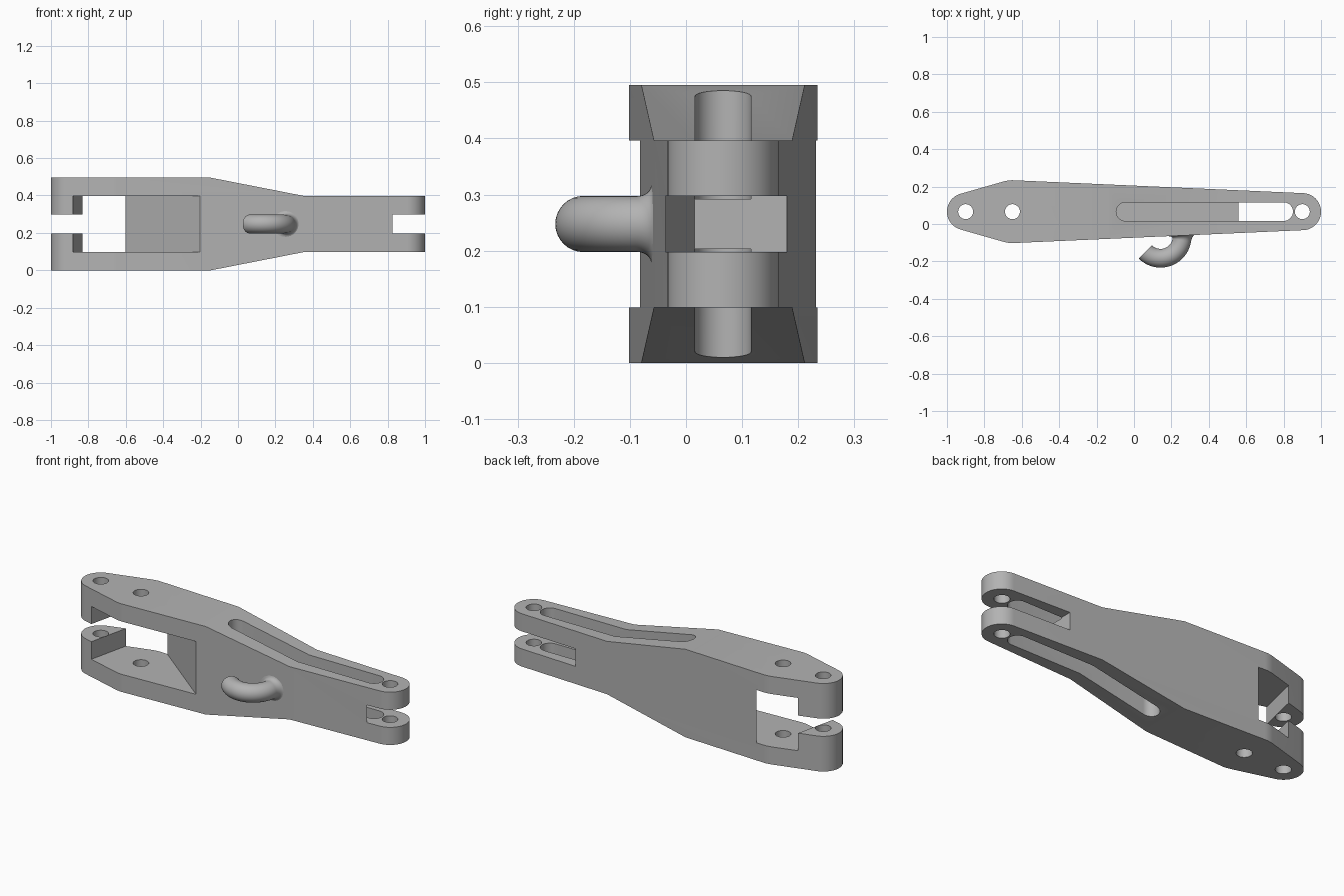
import bpy, bmesh
from math import sin, cos, asin, pi, sqrt, radians
from mathutils import Vector

cube = bpy.data.objects.get("Cube")
if cube:
    bpy.data.objects.remove(cube, do_unlink=True)

GREY = (0.45, 0.45, 0.45, 1)
grey = bpy.data.materials.new("plain grey")
grey.use_nodes = True
grey.diffuse_color = GREY
grey.node_tree.nodes["Principled BSDF"].inputs["Base Color"].default_value = GREY

H = 0.495            # total height
U = H / 5            # height of one layer
CY = 0.066           # centre line of the arm
R_END, R_MID, X_END, X_MID = 0.099, 0.168, 0.901, -0.65


def finish(name, bm):
    bmesh.ops.recalc_face_normals(bm, faces=bm.faces)
    mesh = bpy.data.meshes.new(name)
    bm.to_mesh(mesh)
    bm.free()
    mesh.materials.append(grey)
    obj = bpy.data.objects.new(name, mesh)
    bpy.context.collection.objects.link(obj)
    return obj


def prism(name, pts, lo, hi, axis="z"):
    """Extrude a flat outline along z (points are x, y) or y (points are x, z)."""
    bm = bmesh.new()
    place = (lambda a, b, h: (a, b, h)) if axis == "z" else (lambda a, b, h: (a, h, b))
    face = bm.faces.new([bm.verts.new(place(a, b, lo)) for a, b in pts])
    ext = bmesh.ops.extrude_face_region(bm, geom=[face])
    verts = [v for v in ext["geom"] if isinstance(v, bmesh.types.BMVert)]
    bmesh.ops.translate(bm, verts=verts, vec=Vector(place(0, 0, hi - lo)))
    return finish(name, bm)


def arc(x, r, a0, a1, n):
    return [(x + r * cos(a0 + (a1 - a0) * i / n), CY + r * sin(a0 + (a1 - a0) * i / n))
            for i in range(n + 1)]


def boolean(obj, tool, operation="DIFFERENCE"):
    mod = obj.modifiers.new("cut", "BOOLEAN")
    mod.operation, mod.object, mod.solver = operation, tool, "EXACT"
    bpy.context.view_layer.objects.active = obj
    bpy.ops.object.modifier_apply(modifier=mod.name)
    bpy.data.objects.remove(tool, do_unlink=True)


def smooth(obj, angle):
    bpy.ops.object.select_all(action="DESELECT")
    obj.select_set(True)
    bpy.context.view_layer.objects.active = obj
    bpy.ops.object.shade_smooth_by_angle(angle=radians(angle))


# Arm plan: tangent hull around two small end circles and one wide circle
tan_r = pi / 2 - asin((R_MID - R_END) / (X_END - X_MID))
tan_l = pi / 2 + asin((R_MID - R_END) / (X_MID + X_END))
upper = (arc(X_END, R_END, 0, tan_r, 16) + arc(X_MID, R_MID, tan_r, tan_l, 6)
         + arc(-X_END, R_END, tan_l, pi, 16))
lower = [(x, 2 * CY - y) for x, y in reversed(upper[1:-1])]
arm = prism("arm_body", upper + lower, 0, H)

# Side taper, thick at the wide fork and thin at the narrow fork
side = [(-1.2, 0), (-0.145, 0), (0.36, U), (1.2, U)]
side += [(x, H - z) for x, z in reversed(side)]
boolean(arm, prism("taper", side, -1, 1, "y"), "INTERSECT")

# Pin holes
for x in (-0.9, -0.65, 0.9):
    boolean(arm, prism("pin_hole", arc(x, 0.04, 0, 2 * pi, 40)[:-1], -0.1, 0.6))

# Long round-ended pockets above and below the centre web
slot = arc(0.8, 0.05, -pi / 2, pi / 2, 16) + arc(-0.045, 0.05, pi / 2, 3 * pi / 2, 16)
for lo, hi in ((3 * U - 0.005, 0.6), (-0.1, 2 * U + 0.005)):
    boolean(arm, prism("slot", slot, lo, hi))

# Narrow fork gap with slanted front wall
boolean(arm, prism("narrow_gap", [(0.56, 0.015), (1.08, -0.085), (1.2, -0.2),
                                  (1.2, 0.4), (0.56, 0.4)], 2 * U, 3 * U))

# Wide fork window with slanted end walls, then the gap between its bosses
boolean(arm, prism("wide_window", [(-0.919, -0.2), (-0.054, -0.2),
                                   (-0.689, 0.3), (-0.805, 0.3)], U, 4 * U))
boolean(arm, prism("boss_gap", [(-1.2, -0.3), (-0.75, -0.3),
                                (-0.75, 0.4), (-1.2, 0.4)], 2 * U, 3 * U))
smooth(arm, 15)

# Curved hook on the front, flaring where it meets the arm
HX, HY, RING, TUBE, FLARE, WALL = 0.142, -0.068, 0.115, 0.05, 0.026, -0.06
angles = [225 + 4 * i for i in range(30)] + [343 + 1.5 * i for i in range(16)]
bm = bmesh.new()
rings = []
for deg in angles:
    a = radians(deg)
    out = Vector((cos(a), sin(a), 0))
    centre = Vector((HX, HY, H / 2)) + out * RING
    t = min(max(1 - (WALL - centre.y) / FLARE, 0), 1)
    r = TUBE + FLARE * (1 - sqrt(1 - t * t))
    rings.append([bm.verts.new(centre + out * r * cos(b) + Vector((0, 0, r * sin(b))))
                  for b in (2 * pi * k / 32 for k in range(32))])
for p, q in zip(rings, rings[1:]):
    for k in range(32):
        j = (k + 1) % 32
        bm.faces.new((p[k], p[j], q[j], q[k]))
bm.faces.new(rings[0])
bm.faces.new(rings[-1])
hook = finish("hook", bm)
smooth(hook, 40)
